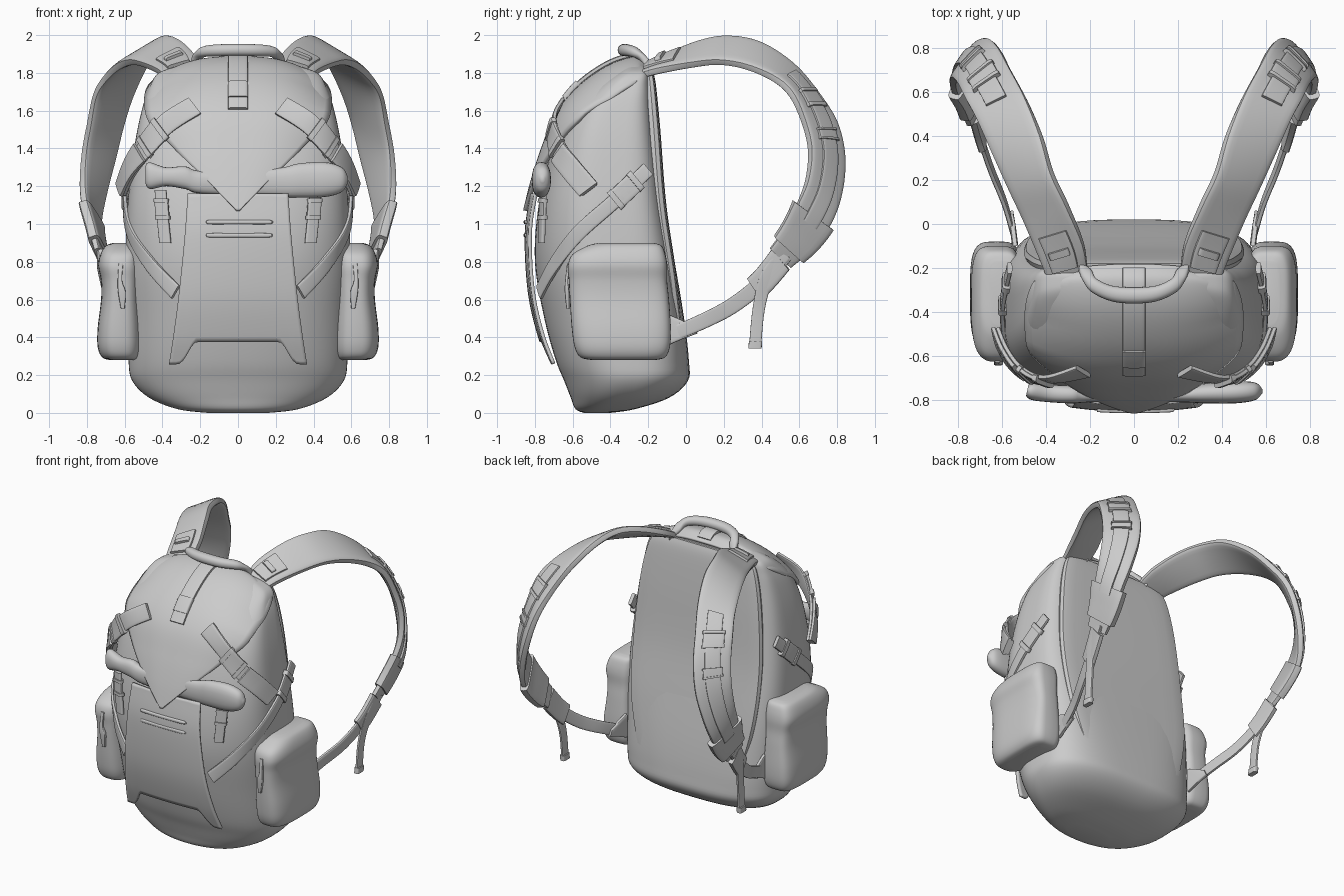
import bpy, bmesh, math
from mathutils import Vector


def at(rows, s):
    """Catmull-Rom sample of a list of number rows at index position s."""
    last = len(rows) - 1
    i = min(max(int(s), 0), last - 1)
    f = s - i
    p0, p1, p2, p3 = (rows[min(max(j, 0), last)] for j in (i - 1, i, i + 1, i + 2))
    return [0.5 * (2 * b + (c - a) * f + (2 * a - 5 * b + 4 * c - d) * f * f
                   + (3 * b - a - 3 * c + d) * f ** 3) for a, b, c, d in zip(p0, p1, p2, p3)]


def spow(v, p):
    return math.copysign(abs(v) ** p, v)


def skin(name, rings, closed=True, mirror=False, thick=0, angle=40):
    """Join rings of points into one smooth-shaded object."""
    bm = bmesh.new()
    vs = [[bm.verts.new(p) for p in r] for r in rings]
    n = len(vs[0])
    for r0, r1 in zip(vs, vs[1:]):
        for j in range(n if closed else n - 1):
            k = (j + 1) % n
            bm.faces.new((r0[j], r0[k], r1[k], r1[j]))
    if closed:
        bm.faces.new(vs[0])
        bm.faces.new(vs[-1])
    bmesh.ops.recalc_face_normals(bm, faces=bm.faces)
    me = bpy.data.meshes.new(name)
    bm.to_mesh(me)
    bm.free()
    me.shade_smooth()
    me.set_sharp_from_angle(angle=math.radians(angle))
    ob = bpy.data.objects.new(name, me)
    bpy.context.collection.objects.link(ob)
    if thick:
        m = ob.modifiers.new("thickness", 'SOLIDIFY')
        m.thickness = thick
        m.offset = 0
    if mirror:
        ob.modifiers.new("mirror", 'MIRROR')
    return ob


def loft(name, rows, mirror=False, steps=5, count=48):
    """Rows of z, centre x, half width, front y, back y, front and back squareness."""
    rings = []
    total = steps * (len(rows) - 1)
    for z, cx, hw, yf, yb, nf, nb in (at(rows, i / steps) for i in range(total + 1)):
        cy, hy, ring = (yf + yb) / 2, (yb - yf) / 2, []
        for k in range(count):
            a = math.tau * k / count
            e = 2 / (nb if math.sin(a) > 0 else nf)
            ring.append((cx + hw * spow(math.cos(a), e), cy + hy * spow(math.sin(a), e), z))
        rings.append(ring)
    return skin(name, rings, mirror=mirror)


def strap(name, rows, a=0, b=None, scale=1, t=None, lift=0, e=5, mirror=True):
    """Rows of x, y, z, half-width vector, half thickness; a..b selects a stretch."""
    b = len(rows) - 1 if b is None else b
    n = max(3, int((b - a) * 6))
    rings = []
    for i in range(n + 1):
        s = a + (b - a) * i / n
        r = at(rows, s)
        tan = Vector(at(rows, min(s + .05, len(rows) - 1))[:3]) - Vector(at(rows, max(s - .05, 0))[:3])
        w = Vector(r[3:6])
        nor = w.cross(tan).normalized()
        th = t or r[6]
        c = Vector(r[:3]) + nor * lift
        rings.append([c + w * scale * spow(math.cos(q), 2 / e) + nor * th * spow(math.sin(q), 2 / e)
                      for q in (math.tau * k / 20 for k in range(20))])
    return skin(name, rings, mirror=mirror)


def buckle(name, rows, s, size=.25, lift=0, scale=1.25):
    """Ladder buckle: a plate with two raised end bars."""
    strap(name + "_plate", rows, s - size, s + size, scale * .95, .012, lift)
    for k in (-1, 1):
        c = s + k * size
        strap(name + "_bar", rows, max(c - size * .22, 0), c + size * .22, scale, .02, lift)


# main sack
loft("main_sack", [(0, 0, .16, -.54, -.40, 2, 2.4), (.02, 0, .32, -.585, -.27, 2.1, 2.5),
                   (.08, 0, .47, -.61, -.09, 2.2, 2.7), (.17, 0, .56, -.645, .01, 2.2, 3),
                   (.28, 0, .58, -.69, .015, 2.2, 3.3), (.5, 0, .585, -.75, -.01, 2.2, 3.8),
                   (.8, 0, .595, -.80, -.06, 2.3, 4.5), (1.1, 0, .585, -.78, -.115, 2.5, 5),
                   (1.4, 0, .55, -.71, -.15, 2.7, 5), (1.6, 0, .51, -.62, -.17, 2.8, 5),
                   (1.72, 0, .47, -.5, -.18, 2.8, 5), (1.8, 0, .42, -.38, -.19, 2.8, 5),
                   (1.84, 0, .3, -.32, -.22, 2.8, 5)], count=72)

# padded back panel, blending into the sack at its lower edge
strap("back_panel", [(0, -.045, .2, .28, 0, 0, .03), (0, -.04, .32, .38, 0, 0, .035),
                     (0, -.08, .7, .48, 0, 0, .034), (0, -.138, 1.1, .50, 0, 0, .034),
                     (0, -.17, 1.5, .47, 0, 0, .034), (0, -.19, 1.74, .42, 0, 0, .03),
                     (0, -.2, 1.82, .36, 0, 0, .02)], e=5, mirror=False)

# lid with pointed front flap
LID = [(-.19, 1.84, .36), (-.26, 1.875, .44), (-.4, 1.835, .48), (-.56, 1.725, .49), (-.68, 1.58, .46),
       (-.755, 1.4, .32), (-.81, 1.23, .16), (-.85, 1.07, .008)]
rings = []
for i in range(57):
    s = i / 8
    y, z, hw = at(LID, s)
    q0, q1 = at(LID, max(s - .05, 0)), at(LID, min(s + .05, 7))
    nrm = Vector((0, q1[1] - q0[1], q0[0] - q1[0])).normalized()
    drop = .14 - .03 * min(max(s - 2.5, 0), 1)
    rings.append([Vector((hw * u, y, z)) - nrm * drop * (hw / .47) ** 2 * abs(u) ** 2.8
                  for u in (k / 14 - 1 for k in range(29))])
skin("lid_flap", rings, closed=False, thick=.025)

# webbing down the middle of the lid
CENTRE = [(0, y - .01, z + .02, .052, 0, 0, .012) for y, z, _ in LID[:5]]
strap("lid_centre_webbing", CENTRE, .1, 3.9, mirror=False)
strap("lid_centre_keeper", CENTRE, 3, 3.5, 1.02, .02, mirror=False)

# front panel with arched lower edge
FACE = [(-.815, 1.16, .265), (-.845, .95, .28), (-.83, .65, .31), (-.78, .42, .34), (-.72, .26, .365)]
rings = []
for i in range(25):
    ring = []
    for k in range(41):
        u = k / 20 - 1
        f = min(max((.88 - abs(u)) / .24, 0), 1)
        arch = .78 * f * f * (3 - 2 * f)
        y, z, hw = at(FACE, i / 24 * (4 - arch))
        ring.append((hw * u, y + .02 * u * u, z))
    rings.append(ring)
skin("front_panel", rings, closed=False, thick=.018)
for z in (.94, 1.01):
    strap("panel_slot_rim", [(-.16, -.842, z, 0, 0, .004, .008), (-.15, -.846, z, 0, 0, .011, .01),
                             (0, -.85, z, 0, 0, .011, .01), (.16, -.846, z, 0, 0, .011, .01),
                             (.175, -.842, z, 0, 0, .004, .008)], e=2.5, mirror=False)

# roll carried across the front
strap("cross_roll", [(-.485, -.755, 1.26, 0, 0, .06, .025), (-.46, -.76, 1.255, 0, 0, .07, .04),
                     (-.38, -.77, 1.25, 0, 0, .05, .04), (-.28, -.775, 1.245, 0, 0, .06, .04),
                     (-.18, -.775, 1.22, 0, 0, .06, .035), (.2, -.775, 1.22, 0, 0, .075, .035),
                     (.32, -.77, 1.23, 0, 0, .09, .045), (.46, -.765, 1.235, 0, 0, .092, .05),
                     (.55, -.76, 1.235, 0, 0, .065, .04), (.583, -.76, 1.235, 0, 0, .012, .01)],
      e=2.3, mirror=False)

# side pockets
POCKET = [(.28, .61, .07, -.50, -.16), (.295, .62, .10, -.56, -.11), (.35, .625, .118, -.59, -.085),
          (.45, .625, .118, -.605, -.08), (.6, .62, .105, -.615, -.09), (.7, .62, .106, -.62, -.1),
          (.78, .625, .115, -.625, -.1), (.84, .62, .108, -.60, -.11), (.885, .61, .09, -.52, -.13),
          (.9, .60, .06, -.46, -.17)]
loft("side_pocket", [r + (3, 4) for r in POCKET], mirror=True)
ZIP = [(.62, -.622, .79, .012, 0, 0, .008), (.625, -.632, .7, .012, 0, 0, .008),
       (.615, -.63, .64, .02, 0, 0, .012), (.61, -.625, .55, .01, 0, 0, .008)]
strap("pocket_zip_pull", ZIP)

# shoulder straps
ARM = [(.30, -.24, 1.80, .09, -.02, -.02, .02), (.33, -.12, 1.85, .10, -.03, -.04, .025),
       (.40, .05, 1.90, .10, -.03, -.06, .026), (.47, .20, 1.92, .10, -.03, -.065, .026),
       (.53, .36, 1.89, .11, -.04, -.06, .026), (.60, .52, 1.80, .11, -.05, -.035, .026),
       (.66, .63, 1.68, .10, -.07, 0, .026), (.70, .71, 1.53, .09, -.085, 0, .026),
       (.735, .745, 1.37, .08, -.09, .02, .026), (.765, .73, 1.2, .06, -.09, .04, .026),
       (.775, .68, 1.06, .04, -.085, .06, .024), (.75, .60, .93, .03, -.07, .06, .022),
       (.725, .50, .82, .025, -.055, .05, .018)]
strap("shoulder_strap", ARM)
strap("shoulder_strap_end_wrap", ARM, 10.1, 11.5, 1.25, .033)
strap("shoulder_webbing", ARM, 5.2, 10.4, .42, .01, .03)
strap("load_adjuster_patch", ARM, .45, 1.5, .62, .014, .026)
strap("load_adjuster_bar", ARM, .9, 1.1, .45, .02, .036)
buckle("strap_slider", ARM, 6.2, .25, .03, .6)
buckle("strap_keeper", ARM, 7.4, .15, .03, .55)

# lower straps, anchors and loose ends
LOW = [(.735, .53, .85, .0, -.03, .035, .01), (.70, .40, .69, .0, -.025, .035, .012),
       (.65, .25, .57, .0, -.02, .037, .012), (.59, .1, .49, .0, -.015, .038, .012),
       (.55, -.04, .43, .0, -.01, .038, .012)]
strap("lower_strap", LOW)
strap("lower_strap_adjuster", LOW, .3, 1.25, 1.6, .02)
strap("lower_strap_anchor", [(.56, .05, .44, 0, -.01, .02, .012), (.55, -.02, .44, 0, 0, .05, .014),
                             (.54, -.1, .44, 0, 0, .085, .014)])
TAIL = [(.74, .52, .84, 0, .035, -.02, .01), (.72, .43, .72, 0, .035, -.015, .01),
        (.695, .385, .55, 0, .032, -.005, .01), (.69, .365, .34, 0, .032, 0, .01)]
strap("loose_strap_end", TAIL)
strap("loose_strap_tip", TAIL, 2.75, 3, 1.1, .018)

# diagonal lid straps with buckles
DIAG = [(.23, -.67, 1.625, .033, .02, .042, .012), (.38, -.705, 1.53, .033, .01, .043, .012),
        (.49, -.675, 1.40, .025, .025, .04, .012), (.565, -.6, 1.29, .015, .035, .035, .012),
        (.61, -.51, 1.18, .01, .04, .03, .012)]
strap("lid_strap", DIAG)
buckle("lid_buckle", DIAG, 1.6, .35, -.012)
strap("lid_strap_lower_layer", DIAG, 2.2, 4, 1.2, .012, -.02)

# side compression straps
COMP = [(.33, -.775, .64, -.02, -.01, .035, .012), (.46, -.70, .78, -.015, -.015, .033, .012),
        (.57, -.57, .95, -.005, -.025, .03, .012), (.598, -.38, 1.12, 0, -.025, .03, .012),
        (.565, -.2, 1.29, 0, -.025, .03, .012)]
strap("compression_strap", COMP)
buckle("compression_buckle", COMP, 3.3, .25, 0, 1.5)

# short hanging tabs beside the front panel
TAB = [(.41, -.755, 1.18, .03, .01, 0, .012), (.40, -.76, 1.05, .03, .01, 0, .012),
       (.385, -.765, .9, .03, .01, 0, .012)]
strap("front_tab", TAB)
buckle("front_tab_buckle", TAB, .8, .3)

# grab handle
HANDLE = [(-.25, -.19, 1.83, 0, .02, -.03, .02), (-.215, -.23, 1.88, .02, .02, -.02, .02),
          (-.18, -.28, 1.912, .012, .03, 0, .028), (-.08, -.32, 1.92, 0, .036, 0, .032)]
FLIP = [(-r[0], r[1], r[2], -r[3], r[4], r[5], r[6]) for r in reversed(HANDLE)]
strap("grab_handle", HANDLE + FLIP, e=2.2, mirror=False)
